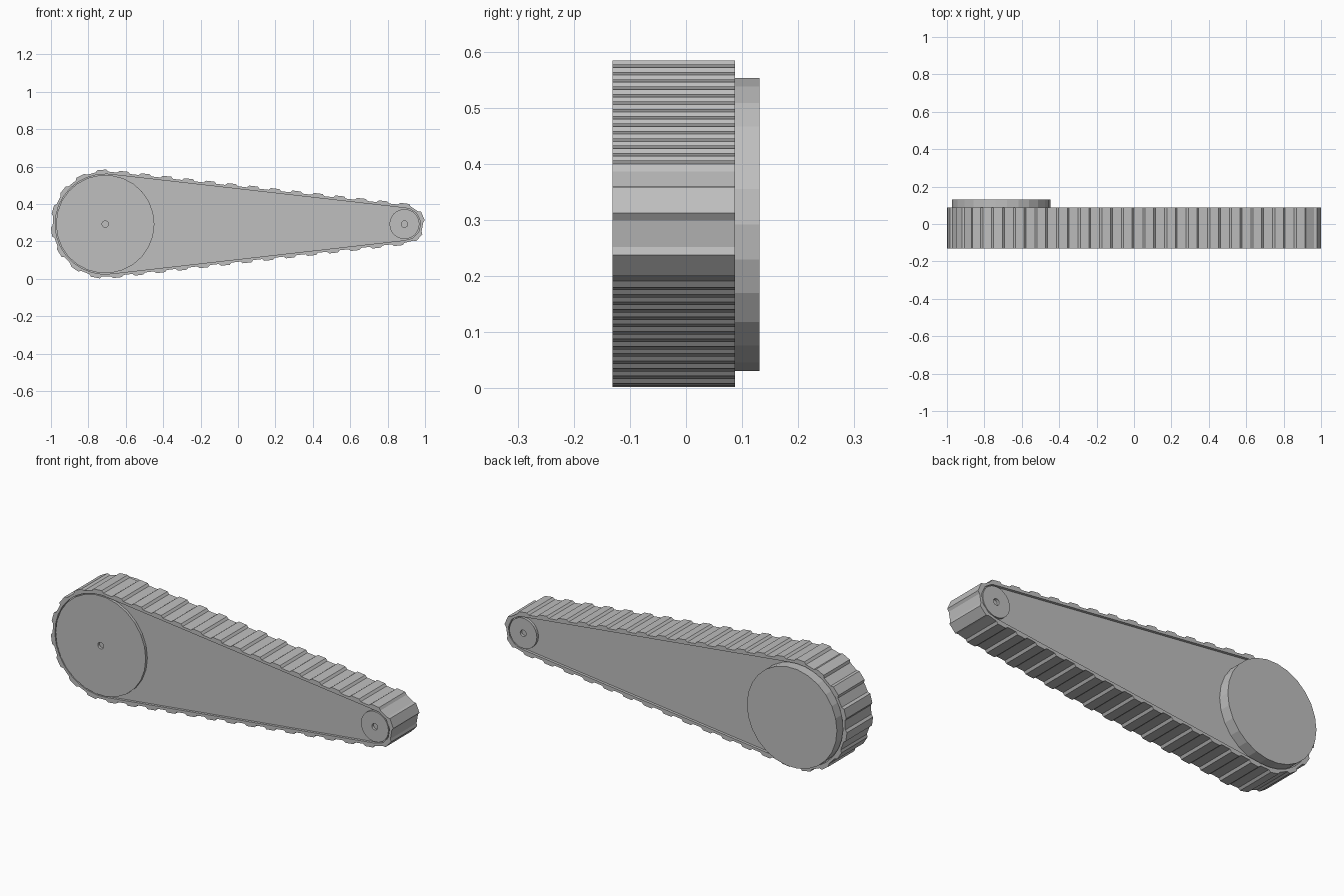
import bpy, bmesh, math
from mathutils import Vector

cube = bpy.data.objects.get("Cube")
if cube:
    bpy.data.objects.remove(cube, do_unlink=True)

# Layout: a large wheel and a small wheel wrapped by one belt
BIG_X, SMALL_X, AXIS_Z = -0.71, 0.89, 0.2925
BIG_R, SMALL_R = 0.281, 0.10
FRONT, BACK, DRUM_BACK = -0.131, 0.087, 0.131
RECESS = 0.014
TREADS = 38

grey = bpy.data.materials.new("plain grey")
grey.use_nodes = True
grey.diffuse_color = (0.52, 0.52, 0.52, 1)
grey.node_tree.nodes["Principled BSDF"].inputs["Base Color"].default_value = grey.diffuse_color


def finish(name, bm):
    bmesh.ops.recalc_face_normals(bm, faces=bm.faces)
    mesh = bpy.data.meshes.new(name)
    bm.to_mesh(mesh)
    bm.free()
    mesh.materials.append(grey)
    obj = bpy.data.objects.new(name, mesh)
    bpy.context.collection.objects.link(obj)
    return obj


# Belt path, measured clockwise from the top of the large wheel
TILT = math.acos((BIG_R - SMALL_R) / (SMALL_X - BIG_X))
RUN = (SMALL_X - BIG_X) * math.sin(TILT)
LENGTHS = [BIG_R * (math.pi / 2 - TILT), RUN, SMALL_R * 2 * TILT, RUN,
           BIG_R * (1.5 * math.pi - TILT)]
TOTAL = sum(LENGTHS)


def belt_point(s, offset):
    s %= TOTAL
    part = 0
    while part < 4 and s > LENGTHS[part]:
        s -= LENGTHS[part]
        part += 1
    t = s / LENGTHS[part]
    mix = (0, t, 1, 1 - t, 0)[part]
    angle = (math.pi / 2 - s / BIG_R, TILT, TILT - s / SMALL_R,
             -TILT, -TILT - s / BIG_R)[part]
    cx = BIG_X + (SMALL_X - BIG_X) * mix
    r = BIG_R + (SMALL_R - BIG_R) * mix + offset
    return Vector((cx + r * math.cos(angle), 0, AXIS_Z + r * math.sin(angle)))


# Belt with raised trapezoid treads
pitch = TOTAL / TREADS
outer, inner = [], []
for i in range(TREADS):
    for shift, height in ((-0.034, 0), (-0.023, 0.0105), (0.023, 0.0105), (0.034, 0)):
        s = (i - 0.15) * pitch + shift
        outer.append(belt_point(s, height))
        inner.append(belt_point(s, -0.014))

bm = bmesh.new()
loops = []
for points, y in ((outer, FRONT), (outer, BACK), (inner, BACK), (inner, FRONT)):
    loops.append([bm.verts.new((p.x, y, p.z)) for p in points])
count = len(outer)
for k in range(4):
    a, b = loops[k], loops[(k + 1) % 4]
    for i in range(count):
        j = (i + 1) % count
        bm.faces.new((a[i], a[j], b[j], b[i]))
finish("tread_belt", bm)

# Recessed side panels, one solid core inside the belt
bm = bmesh.new()
face = bm.faces.new([bm.verts.new((p.x, FRONT + RECESS, p.z)) for p in inner])
grown = bmesh.ops.extrude_face_region(bm, geom=[face])["geom"]
bmesh.ops.translate(bm, vec=(0, BACK - FRONT - 2 * RECESS, 0),
                    verts=[v for v in grown if isinstance(v, bmesh.types.BMVert)])
finish("side_panels", bm)


def turned(name, x, profile, sides):
    """Revolve (radius, y) points about the wheel axis; zero radius closes the end."""
    bm = bmesh.new()
    verts = [bm.verts.new((r, y, 0)) for r, y in profile]
    edges = [bm.edges.new(pair) for pair in zip(verts, verts[1:])]
    bmesh.ops.spin(bm, geom=verts + edges, cent=(0, 0, 0), axis=(0, 1, 0),
                   angle=2 * math.pi, steps=sides, use_duplicate=False)
    bmesh.ops.remove_doubles(bm, verts=bm.verts, dist=0.0001)
    bmesh.ops.translate(bm, vec=(x, 0, AXIS_Z), verts=bm.verts)
    return finish(name, bm)


# Wheels with blind axle holes; the large one carries a drum at the back
HOLE, DEPTH = 0.017, 0.03
front_hole = [(0, FRONT + DEPTH), (HOLE, FRONT + DEPTH), (HOLE, FRONT)]
back_hole = [(HOLE, BACK), (HOLE, BACK - DEPTH), (0, BACK - DEPTH)]
turned("large_wheel", BIG_X,
       front_hole + [(0.263, FRONT), (0.263, DRUM_BACK), (0, DRUM_BACK)], 26)
turned("small_wheel", SMALL_X,
       front_hole + [(0.08, FRONT), (0.08, BACK)] + back_hole, 26)
